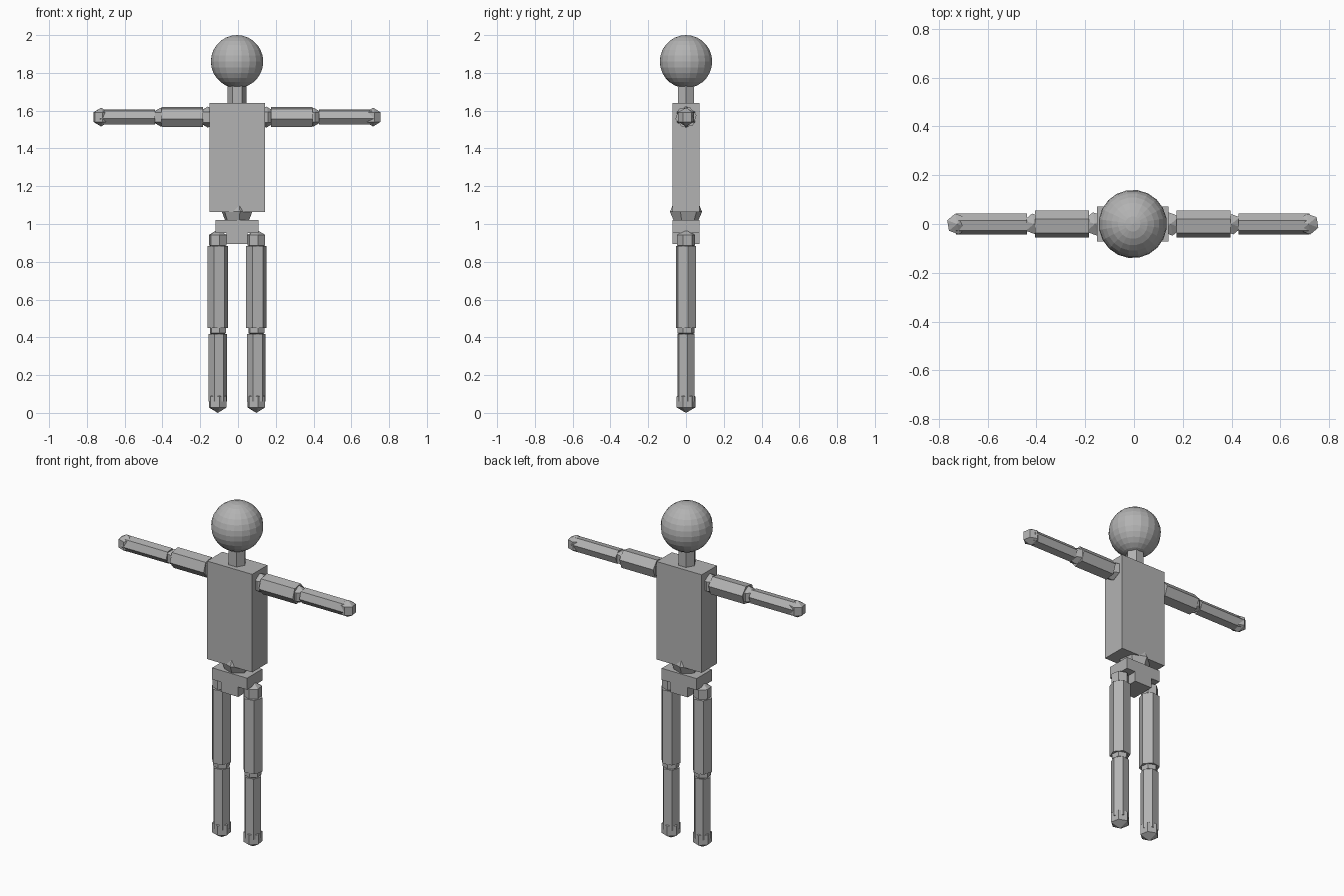
import bpy
import math
from mathutils import Matrix, Vector

old = bpy.data.objects.get("Cube")
if old:
    bpy.data.objects.remove(old, do_unlink=True)

# One plain grey for the whole figure
grey = bpy.data.materials.new("plain grey")
grey.use_nodes = True
colour = (0.45, 0.45, 0.45, 1)
grey.diffuse_color = colour
grey.node_tree.nodes["Principled BSDF"].inputs["Base Color"].default_value = colour

MID = -0.005      # body centre line
TWIST = math.radians(10)
ARM_Z = 1.566


def finish(name):
    obj = bpy.context.object
    obj.name = name
    obj.data.materials.append(grey)
    return obj


def box(name, x, z0, z1, half_x, half_y):
    bpy.ops.mesh.primitive_cube_add(size=2, location=(x, 0, (z0 + z1) / 2))
    obj = finish(name)
    obj.data.transform(Matrix.Diagonal((half_x, half_y, (z1 - z0) / 2, 1)))
    return obj


def ball(name, location, radius, segments=6, rings=3):
    bpy.ops.mesh.primitive_uv_sphere_add(segments=segments, ring_count=rings,
                                         radius=radius, location=location)
    obj = finish(name)
    obj.data.transform(Matrix.Rotation(TWIST, 4, "Z"))
    return obj


def bar(name, start, end, radius, twist=TWIST):
    """Six-sided bar between two points."""
    a, b = Vector(start), Vector(end)
    bpy.ops.mesh.primitive_cylinder_add(vertices=6, radius=radius,
                                        depth=(b - a).length,
                                        location=(a + b) / 2)
    obj = finish(name)
    # the primitive starts with a corner on y; turn it onto x first
    turn = Matrix.Rotation(math.pi / 2 + twist, 4, "Z")
    if abs(b.x - a.x) > 0.01:
        # lay along x, with the first corner towards y
        lay = Matrix(((0, 0, 1, 0), (1, 0, 0, 0), (0, 1, 0, 0), (0, 0, 0, 1)))
        turn = lay @ turn
    obj.data.transform(turn)
    return obj


# Head, neck and trunk
ball("head", (MID, 0, 1.86), 0.14, 20, 14)
bar("neck", (MID, 0, 1.62), (MID, 0, 1.76), 0.05, 0)
box("torso", MID, 1.063, 1.64, 0.147, 0.071)
ball("waist_ball", (MID, 0, 1.065), 0.086, 6, 4)

# Pelvis, stepped to leave room for the hip balls
box("pelvis_upper", MID, 0.952, 1.02, 0.114, 0.071)
box("pelvis_lower", MID, 0.894, 0.952, 0.056, 0.071)

for side, s in (("left", 1), ("right", -1)):
    # Arm, held straight out
    def arm(x):
        return (MID + s * x, 0, ARM_Z)

    ball(side + "_shoulder_ball", arm(0.155), 0.056)
    bar(side + "_upper_arm", arm(0.18), arm(0.4), 0.057)
    ball(side + "_elbow_ball", arm(0.405), 0.05)
    bar(side + "_forearm", arm(0.434), arm(0.725), 0.043)
    ball(side + "_hand_ball", arm(0.72), 0.05)

    # Leg, straight down
    def leg(z):
        return (MID + s * 0.102, 0, z)

    ball(side + "_hip_ball", leg(0.915), 0.056)
    bar(side + "_thigh", leg(0.45), leg(0.884), 0.056)
    ball(side + "_knee_ball", leg(0.448), 0.052)
    bar(side + "_shin", leg(0.06), leg(0.418), 0.049)
    ball(side + "_foot_ball", leg(0.058), 0.058)
